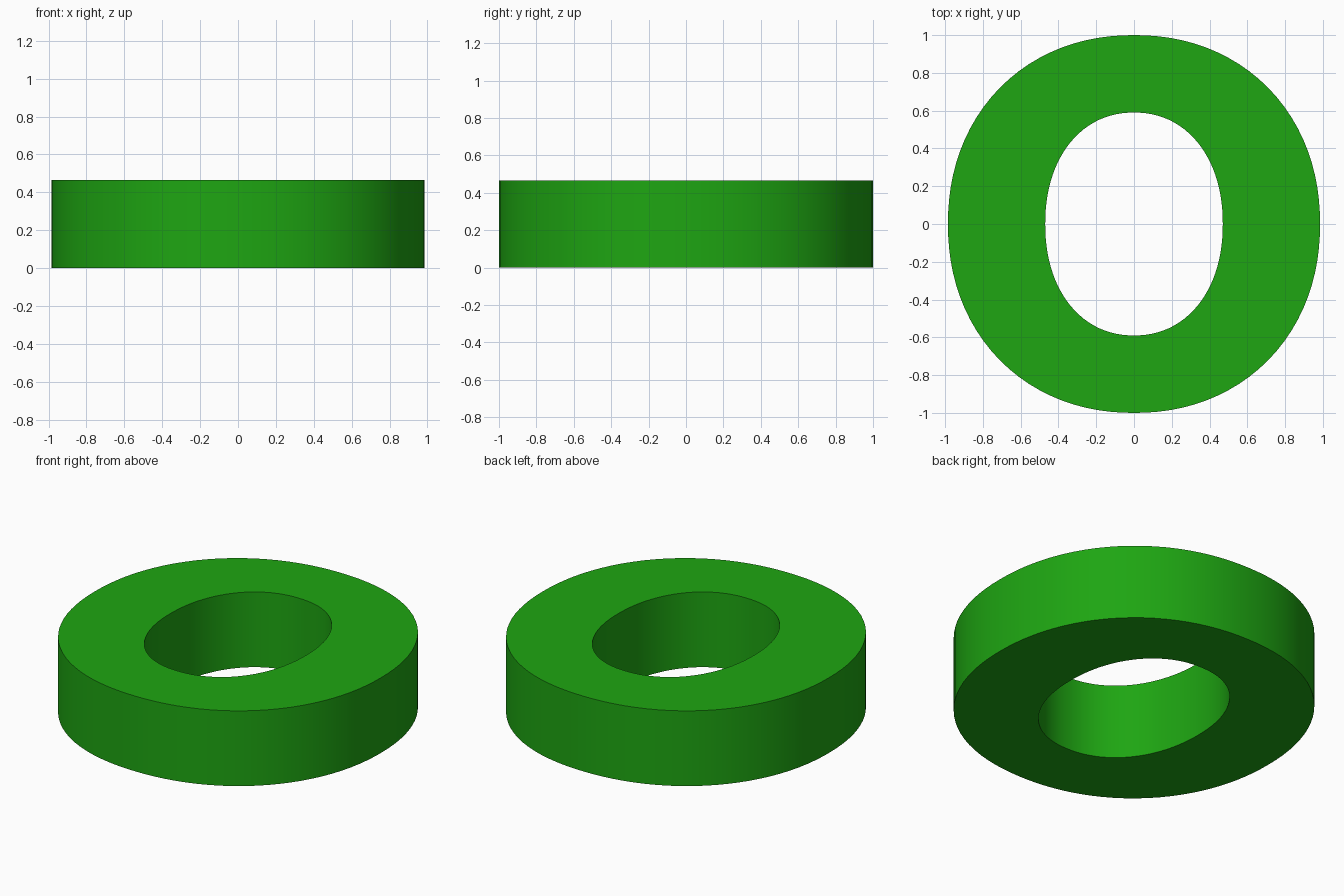
import bpy, bmesh, math

if "Cube" in bpy.data.objects:
    bpy.data.objects.remove(bpy.data.objects["Cube"])

HEIGHT = 0.465
SEGMENTS = 96


def rounded_oval(bm, rx, ry, power, z):
    """Loop of vertices on a slightly squared ellipse."""
    loop = []
    for i in range(SEGMENTS):
        a = 2 * math.pi * i / SEGMENTS
        c, s = math.cos(a), math.sin(a)
        r = (abs(c) ** power + abs(s) ** power) ** (-1 / power)
        loop.append(bm.verts.new((rx * r * c, ry * r * s, z)))
    return loop


# Oval ring: four loops joined into outer wall, top, hole wall and bottom
bm = bmesh.new()
loops = [
    rounded_oval(bm, 0.985, 1.0, 2.12, 0),
    rounded_oval(bm, 0.985, 1.0, 2.12, HEIGHT),
    rounded_oval(bm, 0.47, 0.59, 2.15, HEIGHT),
    rounded_oval(bm, 0.47, 0.59, 2.15, 0),
]
for k in range(4):
    a, b = loops[k], loops[(k + 1) % 4]
    for i in range(SEGMENTS):
        j = (i + 1) % SEGMENTS
        bm.faces.new((a[i], a[j], b[j], b[i]))
bmesh.ops.recalc_face_normals(bm, faces=bm.faces)

mesh = bpy.data.meshes.new("oval_ring")
bm.to_mesh(mesh)
bm.free()
ring = bpy.data.objects.new("oval_ring", mesh)
bpy.context.collection.objects.link(ring)

# Green colour
green = bpy.data.materials.new("green")
green.diffuse_color = (0.013, 0.38, 0.006, 1)
green.use_nodes = True
green.node_tree.nodes["Principled BSDF"].inputs["Base Color"].default_value = green.diffuse_color
mesh.materials.append(green)

# Smooth walls with sharp rims
bpy.context.view_layer.objects.active = ring
ring.select_set(True)
bpy.ops.object.shade_smooth_by_angle(angle=math.radians(30))
